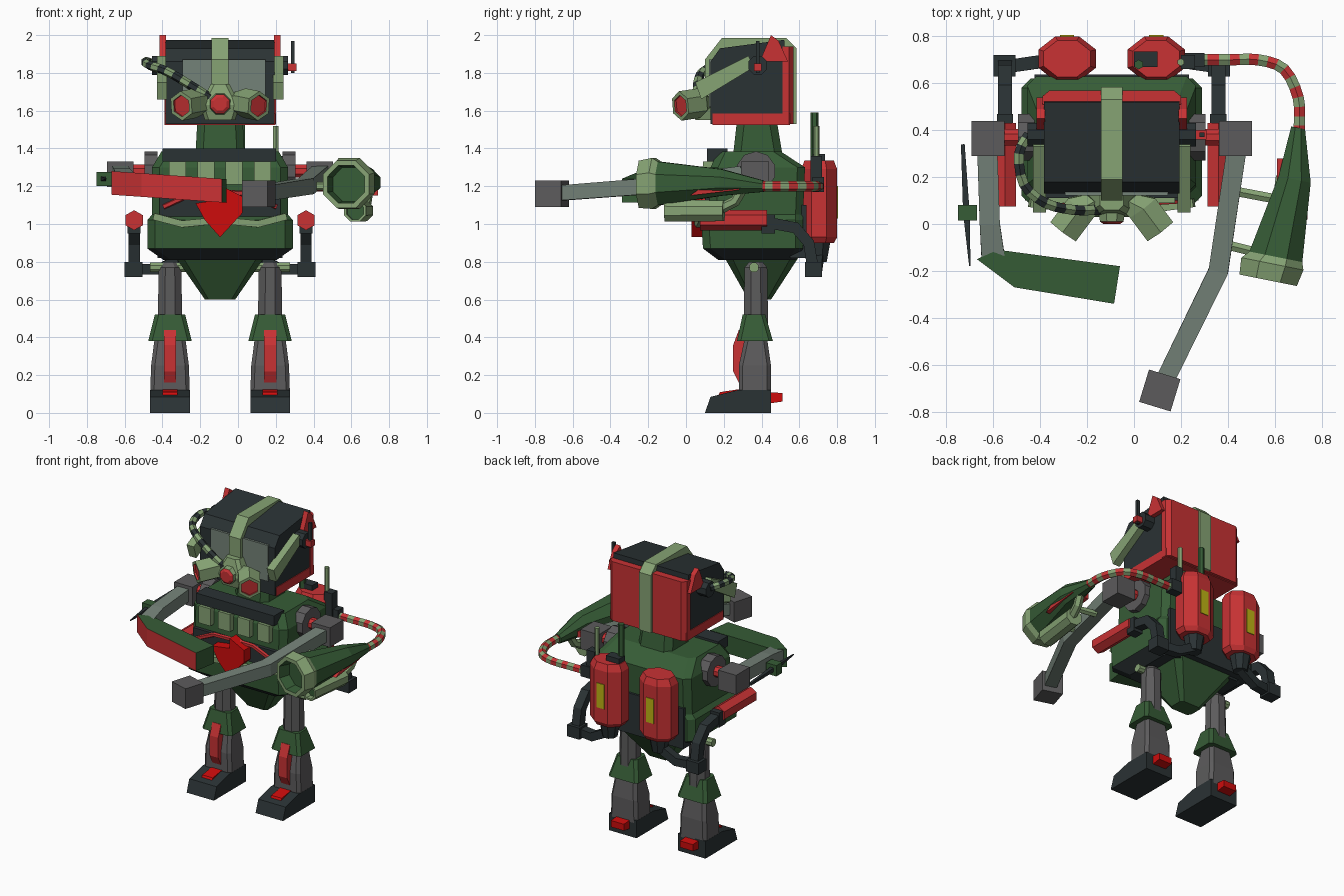
import bpy, bmesh, math
from mathutils import Vector, Matrix

if "Cube" in bpy.data.objects:
    bpy.data.objects.remove(bpy.data.objects["Cube"])

C = -0.095  # centre line of the body


def colour(name, rgb):
    m = bpy.data.materials.new(name)
    m.diffuse_color = tuple(((v / 255 + 0.055) / 1.055) ** 2.4 for v in rgb) + (1,)
    m.use_nodes = True
    m.node_tree.nodes["Principled BSDF"].inputs["Base Color"].default_value = m.diffuse_color
    return m


DARK = colour("charcoal", (42, 50, 52))
GREEN = colour("dark green", (54, 92, 54))
LIGHT = colour("light green", (134, 163, 116))
RED = colour("red", (200, 50, 52))
BRIGHT = colour("bright red", (205, 12, 12))
GREY = colour("grey", (92, 91, 92))
PALE = colour("grey green", (116, 130, 120))
YELLOW = colour("yellow", (190, 180, 20))


def mesh(name, verts, faces, mats, idx=None):
    me = bpy.data.meshes.new(name)
    me.from_pydata([tuple(v) for v in verts], [], faces)
    for m in mats:
        me.materials.append(m)
    if idx:
        me.polygons.foreach_set("material_index", idx)
    bm = bmesh.new()
    bm.from_mesh(me)
    bmesh.ops.recalc_face_normals(bm, faces=bm.faces)
    bm.to_mesh(me)
    bm.free()
    ob = bpy.data.objects.new(name, me)
    bpy.context.collection.objects.link(ob)
    return ob


def loft(name, rings, mats, bands=None, caps=(0, 0)):
    """Join equal rings; bands gives the material slot of each step."""
    n, k = len(rings[0]), len(rings)
    verts = [p for r in rings for p in r]
    faces, idx = [], []
    for i in range(k - 1):
        for j in range(n):
            a, b = i * n + j, i * n + (j + 1) % n
            faces.append((a, b, b + n, a + n))
            idx.append(bands[i] if bands else 0)
    faces += [tuple(range(n)), tuple(range((k - 1) * n, k * n))]
    return mesh(name, verts, faces, mats, idx + list(caps))


def box(name, x, y, z, mat):
    return loft(name, [[(x[0], y[0], h), (x[1], y[0], h), (x[1], y[1], h), (x[0], y[1], h)] for h in z], [mat])


def extrude_x(name, prof, x0, x1, mat):
    return loft(name, [[(x, y, z) for y, z in prof] for x in (x0, x1)], [mat])


def sweep(name, pts, radii, mats, n=8, bands=None, caps=(0, 0), axis=None, flat=1.0):
    """Polygonal tube along points, one radius per point."""
    pts = [Vector(p) for p in pts]
    if not isinstance(radii, (list, tuple)):
        radii = [radii] * len(pts)
    rings = []
    for i, p in enumerate(pts):
        d = Vector(axis) if axis else (pts[min(i + 1, len(pts) - 1)] - pts[max(i - 1, 0)])
        d.normalize()
        u = d.cross(Vector((0, 0, 1)))
        u = u.normalized() if u.length > 0.05 else Vector((1, 0, 0))
        v = u.cross(d).normalized()
        r = radii[i] / math.cos(math.pi / n)
        angs = [(j + 0.5) * 2 * math.pi / n for j in range(n)]
        rings.append([p + u * r * math.cos(a) + v * r * flat * math.sin(a) for a in angs])
    return loft(name, rings, mats, bands, caps)


def hose(name, ctrl, r, mats, steps=4):
    c = [Vector(p) for p in [ctrl[0]] + ctrl + [ctrl[-1]]]
    pts = []
    for i in range(1, len(c) - 2):
        for s in range(steps):
            t = s / steps
            a, b, d, e = c[i - 1:i + 3]
            pts.append(0.5 * (2 * b + (d - a) * t + (2 * a - 5 * b + 4 * d - e) * t * t
                              + (3 * b - a - 3 * d + e) * t ** 3))
    pts.append(c[-1])
    return sweep(name, pts, r, mats, 6, [i % 2 for i in range(len(pts) - 1)])


def ring(cx, hw, y0, y1, z, c=0.04):
    x0, x1 = cx - hw, cx + hw
    return [(x0 + c, y0, z), (x1 - c, y0, z), (x1, y0 + c, z), (x1, y1 - c, z),
            (x1 - c, y1, z), (x0 + c, y1, z), (x0, y1 - c, z), (x0, y0 + c, z)]


# Torso, pelvis and neck
loft("torso", [ring(C, .30, .17, .58, .81), ring(C, .385, .09, .62, .87), ring(C, .385, .08, .62, 1.02),
               ring(C, .36, .12, .62, 1.05), ring(C, .36, .13, .63, 1.30), ring(C, .31, .17, .50, 1.385)],
     [GREEN, DARK], [1, 0, 0, 0, 0], (1, 0))
loft("pelvis", [ring(C, .24, .2, .6, .83), ring(C, .08, .33, .45, .60, .02)], [GREEN])
loft("neck", [ring(C, .13, .25, .51, 1.37), ring(C, .12, .27, .48, 1.55)], [GREEN])
box("chest_collar", (C - .305, C + .295), (.11, .22), (1.33, 1.40), DARK)
box("waist_plate", (C - .32, C + .32), (.10, .16), (1.04, 1.16), DARK)
box("back_plate", (C - .33, C + .33), (.55, .637), (.82, 1.10), DARK)
for i in range(4):
    x = C - .225 + i * .15
    box(f"chest_pouch_{i}", (x - .045, x + .045), (.09, .15), (1.21, 1.33), LIGHT)
sweep("belt", [(C - .35, .09, 1.04), (C - .2, .07, 1.0), (C, .06, 1.02), (C + .2, .07, 1.0), (C + .35, .09, 1.04)],
      .018, [LIGHT], 4)
sweep("chest_cord", [(C - .3, .1, 1.09), (C - .15, .09, 1.16), (C, .08, 1.17), (C + .15, .09, 1.16), (C + .3, .1, 1.09)],
      .012, [RED], 5)
emblem = [(-.225, 1.11), (-.085, 1.13), (-.085, 1.2), (.025, 1.145), (.025, 1.06), (-.095, .93), (-.175, 1.02)]
loft("chest_emblem", [[(x, y, z) for x, z in emblem] for y in (.03, .1)], [BRIGHT])

# Head
extrude_x("head", [(.13, 1.53), (.13, 1.86), (.18, 1.93), (.52, 1.975), (.54, 1.53)], C - .288, C + .288, DARK)
box("head_base", (C - .293, C + .293), (.14, .55), (1.525, 1.585), RED)
loft("head_back", [[(C + a * w, y, z) for a, z in ((-1, 1.53), (1, 1.53), (1, 1.94), (-1, 1.94))]
                   for y, w in ((.51, .295), (.545, .295), (.57, .265))], [RED])
box("visor", (C - .20, C + .24), (.122, .14), (1.62, 1.87), PALE)
extrude_x("head_stripe", [(.10, 1.62), (.10, 1.87), (.19, 1.985), (.53, 1.985), (.585, 1.93), (.585, 1.53), (.5, 1.53)],
          C - .045, C + .045, LIGHT)

# Breathing mask
loft("mask_body", [ring(C, .08, .05, .2, 1.55, .02), ring(C, .105, .03, .2, 1.63, .02), ring(C, .05, .06, .2, 1.74, .02)],
     [LIGHT])
sweep("mask_valve", [(C, .07, 1.635), (C, .01, 1.635), (C, 0, 1.635)], [.06, .05, .035], [LIGHT, RED], 8, [0, 1], (0, 1))

for s, side in ((-1, "left"), (1, "right")):
    def X(d):
        return C + s * d

    # Mask filters, straps and ear parts
    sweep(f"mask_filter_{side}", [(X(.07), .10, 1.645), (X(.13), .07, 1.64), (X(.205), -.03, 1.625), (X(.205), -.03, 1.625),
                                  (X(.198), -.02, 1.626)], [.045, .068, .068, .05, .05], [LIGHT, RED], 6,
          [0, 0, 0, 1], (0, 1), (s * .6, -.8, -.1))
    extrude_x(f"mask_strap_{side}", [(.33, 1.89), (.36, 1.83), (.08, 1.66), (.05, 1.75)], X(.28), X(.335), LIGHT)
    sweep(f"ear_disc_{side}", [(X(.28), .38, 1.84), (X(.36), .38, 1.84)], .05, [DARK])
    extrude_x(f"head_fin_{side}", [(.39, 1.86), (.45, 2.0), (.49, 1.97), (.54, 1.86)], X(.285), X(.32), RED)

    # Legs
    lx = X(.265)
    sweep(f"thigh_{side}", [(lx, .37, .45), (lx, .37, .77), (lx, .37, .80)], [.065, .06, .035], [GREY], 8)
    loft(f"knee_guard_{side}", [ring(lx, .115, .27, .46, .38, .02), ring(lx, .08, .30, .42, .52, .02)], [GREEN])
    loft(f"shin_{side}", [ring(lx, .105, .28, .45, .1, .02), ring(lx, .10, .28, .45, .25, .02),
                          ring(lx, .082, .31, .43, .39, .02)], [GREY])
    extrude_x(f"shin_strip_{side}", [(.28, .44), (.25, .36), (.25, .22), (.28, .16), (.33, .16), (.33, .44)],
              lx - .033, lx + .033, RED)
    extrude_x(f"foot_{side}", [(.10, 0), (.13, .085), (.27, .12), (.45, .12), (.45, 0)], lx - .105, lx + .105, DARK)
    extrude_x(f"toe_strip_{side}", [(.17, .09), (.18, .11), (.28, .125), (.28, .10)], lx - .04, lx + .04, BRIGHT)
    extrude_x(f"heel_{side}", [(.44, .05), (.44, .11), (.51, .105), (.51, .06)], lx - .05, lx + .05, BRIGHT)

    # Back tanks with labels, caps and pipes to the side thrusters
    tx = X(.19)
    sweep(f"tank_{side}", [(tx, .705, z) for z in (.9, .93, 1.29, 1.335)], [.10, .122, .122, .10], [RED], 8, flat=.78)
    box(f"tank_label_{side}", (tx - .03, tx + .03), (.795, .805), (1.03, 1.2), YELLOW)
    sweep(f"tank_cap_{side}", [(tx, .70, .80), (tx, .70, .91)], [.045, .065], [DARK], 8)
    sweep(f"pipe_{side}", [(X(.455), .42, 1.01), (X(.455), .58, .98), (X(.455), .65, .90), (X(.455), .67, .78)],
          .03, [DARK], 4)
    sweep(f"cross_pipe_{side}", [(X(.455), .67, .76), (X(.32), .69, .76), (tx, .70, .83)], .028, [DARK], 4)
    box(f"pipe_joint_{side}", sorted((X(.41), X(.505))), (.63, .72), (.72, .80), DARK)
    box(f"pipe_collar_{side}", sorted((X(.42), X(.49))), (.40, .47), (.95, 1.05), DARK)
    sweep(f"thruster_{side}", [(X(.455), .075, 1.02), (X(.455), .43, 1.02)], .046, [RED], 6)

    # Shoulders
    sweep(f"shoulder_disc_{side}", [(X(.33), .37, 1.28), (X(.40), .37, 1.28)], .10, [GREY], 10)
    sweep(f"shoulder_axle_{side}", [(X(.40), .37, 1.28), (X(.47), .37, 1.28)], .035, [RED], 8)
    box(f"shoulder_block_{side}", sorted((X(.458), X(.598))), (.29, .44), (1.195, 1.33), GREY)

sweep("hip_axle", [(C - .37, .36, .77), (C + .37, .36, .77)], .025, [LIGHT], 8)

# Ear aerial and mask hose
sweep("ear_aerial", [(.29, .38, 1.80), (.29, .38, 1.97)], .01, [DARK], 4)
box("ear_aerial_mount", (.23, .31), (.36, .40), (1.81, 1.85), RED)
hose("mask_hose", [(-.45, .38, 1.85), (-.49, .30, 1.86), (-.47, .17, 1.84), (-.38, .09, 1.81), (-.26, .06, 1.74),
                   (-.15, .06, 1.67)], .021, [DARK, LIGHT], 3)

# Left arm, bent across the front
sweep("left_upper_arm", [(-.625, .30, 1.265), (-.615, 0, 1.25), (-.60, -.15, 1.22)], [.043, .043, .05], [PALE], 4)
outline = [(-.67, -.15), (-.58, -.11), (-.06, -.18), (-.085, -.34), (-.51, -.27)]
fore = loft("left_forearm", [[(x, y, h - .07 * (x + .67)) for x, y in outline] for h in (1.155, 1.28)], [GREEN, RED])
for f in fore.data.polygons:
    f.material_index = int(f.normal.y < -.7)
sweep("forearm_spike", [(-.70, -.18, 1.24), (-.715, .05, 1.24), (-.73, .34, 1.24)], [.003, .014, .008], [DARK], 4)
box("spike_mount", (-.75, -.67), (.015, .08), (1.20, 1.275), GREEN)

# Right arm, reaching forward
sweep("right_upper_arm", [(.435, .30, 1.265), (.36, -.20, 1.20), (.14, -.65, 1.165)], [.042, .042, .04], [PALE], 4)
hand = box("right_hand", (-.07, .07), (-.072, .072), (-.07, .07), GREY)
hand.matrix_world = Matrix.Translation((.11, -.71, 1.16)) @ Matrix.Rotation(math.radians(-17), 4, 'Z')

# Side cannon with handles, lower tube and supply hose
sweep("cannon", [(.70, .41, 1.2), (.685, .19, 1.22), (.605, -.14, 1.215), (.59, -.17, 1.215), (.572, -.24, 1.21),
                 (.572, -.24, 1.21), (.59, -.17, 1.21)], [.03, .07, .115, .135, .125, .10, .09],
      [GREEN, LIGHT], 8, [0, 0, 1, 1, 1, 0], (0, 0), (-.2, -1, 0))
sweep("cannon_lower_tube", [(.66, .20, 1.07), (.62, -.11, 1.07), (.62, -.11, 1.07), (.625, -.07, 1.07)],
      [.055, .058, .045, .045], [LIGHT, GREEN], 8, [0, 0, 0], (0, 1), (-.12, -1, 0))
sweep("tube_link", [(.66, .18, 1.08), (.68, .26, 1.12), (.69, .30, 1.19)], .025, [LIGHT], 6)
extrude_x("cannon_side_plate", [(.02, 1.15), (.28, 1.18), (.28, 1.22), (.12, 1.22)], .61, .74, RED)
sweep("rear_handle", [(.43, .14, 1.2), (.64, .10, 1.2)], .02, [LIGHT], 6)
sweep("front_handle", [(.40, -.09, 1.2), (.56, -.13, 1.2)], .02, [LIGHT], 6)
hose("supply_hose", [(.70, .32, 1.2), (.705, .42, 1.2), (.70, .54, 1.2), (.64, .66, 1.2), (.53, .70, 1.2),
                     (.41, .70, 1.2), (.28, .70, 1.2)], .024, [RED, LIGHT], 3)

# Valve and aerials on the right tank
box("hose_valve", (.14, .30), (.67, .73), (1.17, 1.25), DARK)
box("valve_column", (.20, .26), (.66, .72), (1.20, 1.36), DARK)
box("tank_valve", (.0, .10), (.67, .735), (1.32, 1.37), DARK)
sweep("tall_aerial", [(.02, .68, 1.33), (.02, .68, 1.59)], .018, [GREEN], 6)
sweep("short_aerial", [(.20, .69, 1.33), (.20, .69, 1.52)], .014, [LIGHT], 6)
